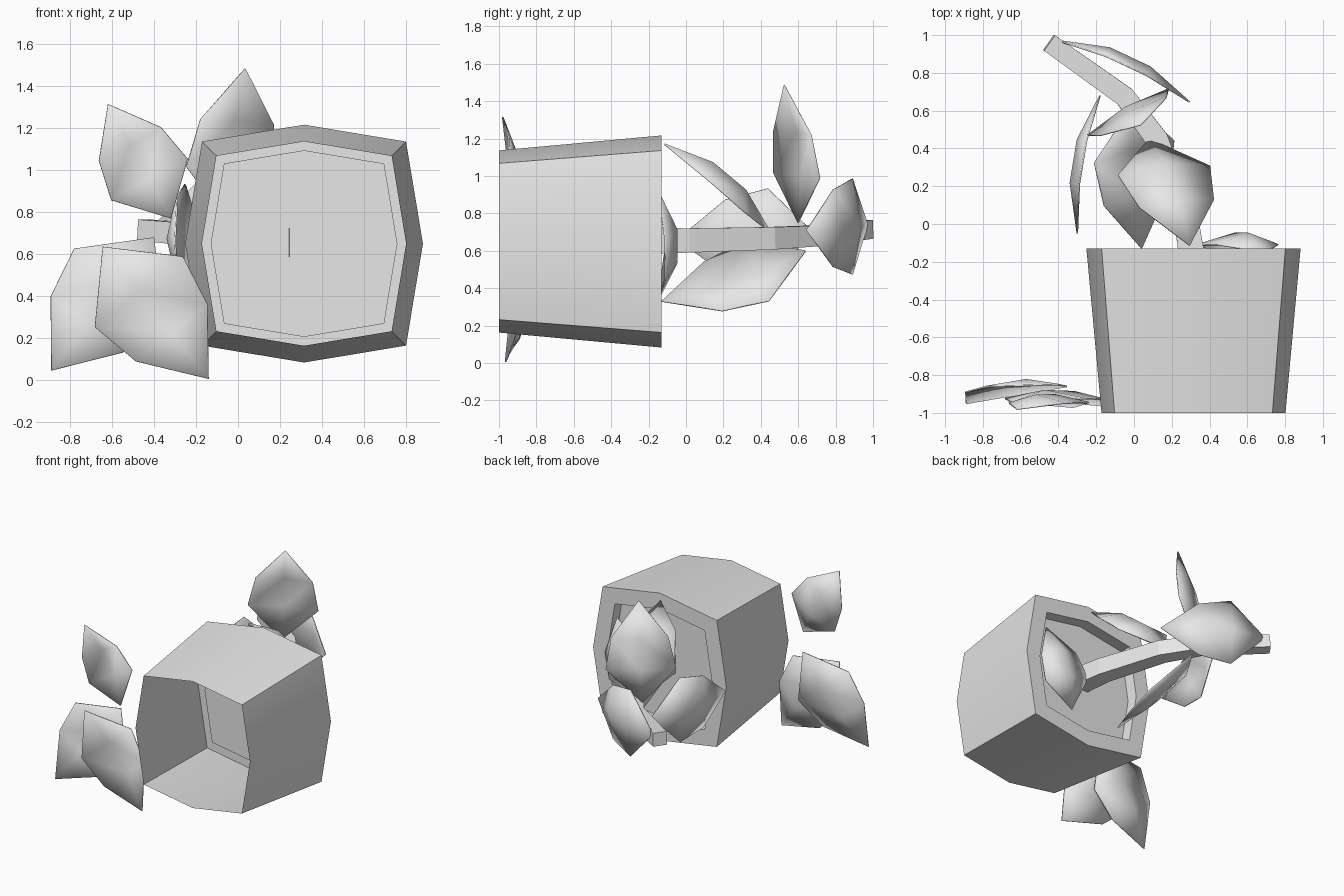
import bpy, bmesh, math
from mathutils import Vector

cube = bpy.data.objects.get("Cube")
if cube:
    bpy.data.objects.remove(cube, do_unlink=True)

# Single plain grey
grey = bpy.data.materials.new("plain_grey")
grey.use_nodes = True
grey.diffuse_color = (0.8, 0.8, 0.8, 1)
for node in grey.node_tree.nodes:
    if node.type == 'BSDF_PRINCIPLED':
        node.inputs["Base Color"].default_value = grey.diffuse_color


def finish(name, bm, smooth=None):
    """Turn a bmesh into a named object with the grey material."""
    bmesh.ops.recalc_face_normals(bm, faces=bm.faces)
    mesh = bpy.data.meshes.new(name)
    bm.to_mesh(mesh)
    bm.free()
    mesh.materials.append(grey)
    obj = bpy.data.objects.new(name, mesh)
    bpy.context.collection.objects.link(obj)
    if smooth:
        bpy.ops.object.select_all(action='DESELECT')
        bpy.context.view_layer.objects.active = obj
        obj.select_set(True)
        bpy.ops.object.shade_smooth_by_angle(angle=math.radians(smooth))
    return obj


def bridge(bm, rings):
    """Join consecutive closed rings of vertices with quads."""
    for a, b in zip(rings, rings[1:]):
        n = len(a)
        for i in range(n):
            j = (i + 1) % n
            bm.faces.new((a[i], a[j], b[j], b[i]))


def pot_ring(bm, y, r):
    """Rounded square ring: eight points around the pot axis."""
    ring = []
    for i in range(8):
        a = i * math.pi / 4
        k = r if i % 2 == 0 else r * 0.858 * math.sqrt(2)
        ring.append(bm.verts.new((0.315 + k * math.cos(a), y, 0.65 + k * math.sin(a))))
    return ring


# Pot lying on its side, open at the narrow end, with a thick rim
bm = bmesh.new()
bridge(bm, [pot_ring(bm, y, r) for y, r in
            ((-1, 0.487), (-0.13, 0.567), (-0.13, 0.445), (-0.22, 0.445))])
finish("pot", bm, 30)

# Soil disc inside the rim
bm = bmesh.new()
bm.faces.new(pot_ring(bm, -0.22, 0.445))
finish("soil", bm)

# Bent square stem, tapering to its cut end
path = [(0.315, -0.225, 0.655), (0.28, 0, 0.655), (0.12, 0.45, 0.667),
        (-0.05, 0.675, 0.68), (-0.45, 0.96, 0.715)]
points = [Vector(p) for p in path]
bm = bmesh.new()
rings = []
for i, p in enumerate(points):
    ahead = points[min(i + 1, len(points) - 1)] - points[max(i - 1, 0)]
    side = ahead.cross(Vector((0, 0, 1))).normalized()
    up = side.cross(ahead).normalized()
    h = 0.07 - 0.005 * i
    rings.append([bm.verts.new(p + side * (u * h) + up * (v * h))
                  for u, v in ((-1, -1), (1, -1), (1, 1), (-1, 1))])
bridge(bm, rings)
bm.faces.new(rings[-1])
finish("stem", bm)


def leaf(name, base, tip, side, cup):
    """Pointed six-sided leaf, bulging along its middle by cup."""
    base, tip, side = Vector(base), Vector(tip), Vector(side).normalized()
    axis = tip - base
    normal = axis.cross(side).normalized()
    bm = bmesh.new()
    rows = []
    for t, w in ((0.34, 0.333), (0.65, 0.27)):
        rows.append([bm.verts.new(base + axis * t + side * (s * w * axis.length)
                                  + normal * cup * (0.4 if s else 1))
                     for s in (-1, 0, 1)])
    start, end = bm.verts.new(base), bm.verts.new(tip)
    low, high = rows
    for i in range(2):
        bm.faces.new((start, low[i + 1], low[i]))
        bm.faces.new((low[i], low[i + 1], high[i + 1], high[i]))
        bm.faces.new((high[i], high[i + 1], end))
    obj = finish(name, bm, 60)
    mod = obj.modifiers.new("thickness", 'SOLIDIFY')
    mod.thickness = 0.008
    mod.offset = 0


# Loose leaves beside the pot
leaf("loose_leaf_upper", (-0.32, -0.97, 0.77), (-0.62, -0.98, 1.315), (0.195, 0, 0.105), 0.07)
leaf("loose_leaf_inner", (-0.645, -0.945, 0.635), (-0.14, -0.965, 0.005), (0.63, 0, 0.505), -0.07)
leaf("loose_leaf_outer", (-0.4, -0.85, 0.68), (-0.89, -0.95, 0.045), (-0.635, 0, 0.49), 0.06)

# Leaves growing around the stem
leaf("stem_leaf_top", (0.08, 0.45, 0.7), (0.295, -0.115, 1.17), (1, 0.1, -0.3), 0.09)
leaf("stem_leaf_upright", (-0.05, 0.6, 0.75), (0.035, 0.525, 1.485), (0.455, 0.26, -0.03), 0.05)
leaf("stem_leaf_right", (-0.18, 0.68, 0.7), (-0.3, -0.05, 0.66), (0, 0, 1), 0.08)
leaf("stem_leaf_lower", (0, 0.64, 0.6), (0.04, -0.13, 0.33), (0.21, 0.06, -0.16), -0.05)
leaf("stem_leaf_back", (-0.4, 0.97, 0.74), (0.295, 0.645, 0.71), (0, 0, 1), -0.08)

# Leaf resting on the soil
leaf("soil_leaf", (0.45, -0.15, 0.335), (0.69, -0.15, 0.92), (0.585, 0, -0.24), 0.1)
